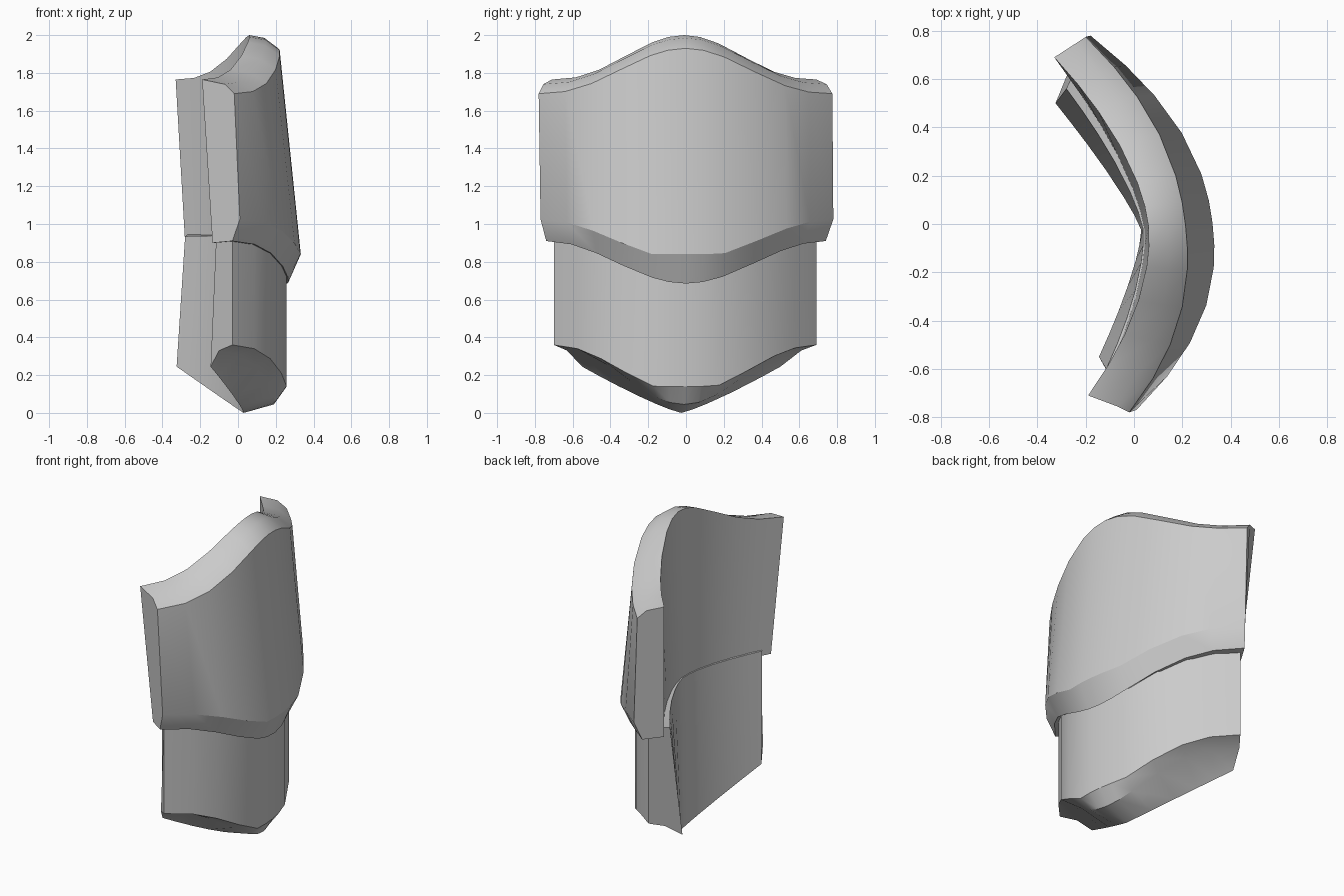
import bpy, bmesh, math

if "Cube" in bpy.data.objects:
    bpy.data.objects.remove(bpy.data.objects["Cube"])

STATIONS = [0, .09, .18, .28, .38, .44, .5, .56, .63, .74, .84, .92, 1]


# How an edge rises or dips from its ends (u=1) to its middle (u=0)
def bell(u):
    return 0.5 + 0.5 * math.cos(math.pi * u)


def crest(u):
    return bell(u) ** 1.2


def flat(u):
    return min(1, 1.15 * bell(u))


def vee(u):
    return 1 - u ** 1.2


def ring_point(ring, t):
    """Point on a bowed edge: near xy, far xy, mid x, end z, mid z, bow power, z shape."""
    (x0, y0), (x1, y1), xm, z_end, z_mid, power, shape = ring
    u = abs(2 * t - 1)
    bulge = xm - (x0 + x1) / 2
    x = x0 + (x1 - x0) * t + bulge * (1 - u ** power)
    y = y0 + (y1 - y0) * t
    return x, y, z_end + (z_mid - z_end) * shape(u)


def plate(name, rings):
    """Loft a closed cross-section along the curve and cap both ends."""
    bm = bmesh.new()
    sections = [[bm.verts.new(ring_point(r, t)) for r in rings] for t in STATIONS]
    n = len(rings)
    for a, b in zip(sections, sections[1:]):
        for i in range(n):
            j = (i + 1) % n
            bm.faces.new((a[i], a[j], b[j], b[i]))
    bm.faces.new(sections[0])
    bm.faces.new(sections[-1])
    bmesh.ops.recalc_face_normals(bm, faces=bm.faces)
    mesh = bpy.data.meshes.new(name)
    bm.to_mesh(mesh)
    bm.free()
    ob = bpy.data.objects.new(name, mesh)
    bpy.context.collection.objects.link(ob)
    bpy.ops.object.select_all(action='DESELECT')
    ob.select_set(True)
    bpy.context.view_layer.objects.active = ob
    bpy.ops.object.shade_smooth_by_angle(angle=math.radians(28))


# Upper plate: flared outside, bevelled crest and a turned-under lower lip
plate("upper_plate", [
    ((-.19, -.71), (-.33, .69), .06, 1.765, 2.0, 1.8, crest),       # inner crest
    ((-.07, -.755), (-.245, .745), .14, 1.74, 1.985, 2, crest),     # crest bevel
    ((-.02, -.78), (-.20, .775), .213, 1.69, 1.93, 2.2, crest),     # outer top
    ((.01, -.77), (-.18, .78), .325, 1.025, .84, 2.2, flat),        # outer lip
    ((-.03, -.74), (-.21, .74), .26, .91, .685, 2.2, bell),         # lip underside
    ((-.135, -.66), (-.28, .62), .043, .90, .93, 1.6, bell),        # inner bottom
])

# Lower plate: tucked under the upper one, with a rounded pointed bottom
plate("lower_plate", [
    ((-.115, -.60), (-.28, .56), .037, .935, .945, 1.5, bell),      # inner top
    ((-.03, -.70), (-.22, .69), .25, .97, .95, 2.2, bell),          # outer top (hidden)
    ((-.03, -.70), (-.22, .69), .25, .36, .14, 2.2, flat),          # outer bottom
    ((-.10, -.63), (-.28, .61), .19, .33, .045, 2, bell),           # bottom bevel
    ((-.145, -.55), (-.325, .50), .03, .245, .0, 1.25, vee),        # inner bottom
])
